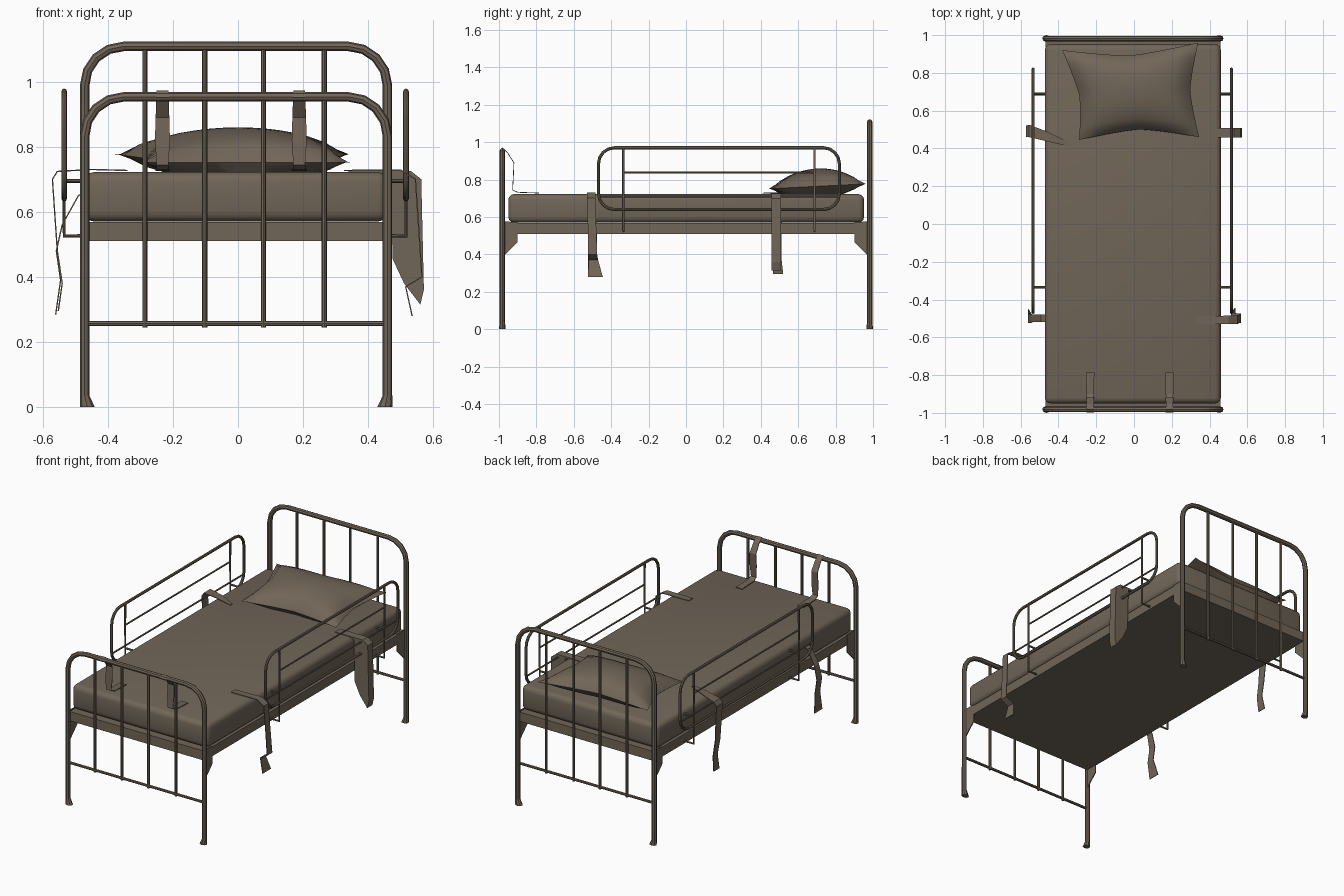
import bpy, bmesh, math
from mathutils import Vector

if "Cube" in bpy.data.objects:
    bpy.data.objects.remove(bpy.data.objects["Cube"])

mat = bpy.data.materials.new("worn brown")
mat.diffuse_color = (0.165, 0.132, 0.098, 1)
mat.use_nodes = True
mat.node_tree.nodes["Principled BSDF"].inputs["Base Color"].default_value = mat.diffuse_color
CX = -0.006  # bed frame centre line


def finish(ob, smooth=True):
    ob.data.materials.clear()
    ob.data.materials.append(mat)
    bpy.ops.object.select_all(action='DESELECT')
    ob.select_set(True)
    bpy.context.view_layer.objects.active = ob
    if smooth:
        bpy.ops.object.shade_smooth_by_angle(angle=math.radians(40))
    return ob


def from_bmesh(name, bm, smooth=True):
    bmesh.ops.recalc_face_normals(bm, faces=bm.faces)
    me = bpy.data.meshes.new(name)
    bm.to_mesh(me)
    bm.free()
    ob = bpy.data.objects.new(name, me)
    bpy.context.collection.objects.link(ob)
    return finish(ob, smooth)


def tube(name, paths, r, closed=False):
    cu = bpy.data.curves.new(name, 'CURVE')
    cu.dimensions = '3D'
    cu.bevel_depth, cu.bevel_resolution, cu.use_fill_caps = r, 2, True
    for pts in paths:
        sp = cu.splines.new('POLY')
        sp.points.add(len(pts) - 1)
        for p, co in zip(sp.points, pts):
            p.co = (*co, 1)
        sp.use_cyclic_u = closed
    ob = bpy.data.objects.new(name, cu)
    bpy.context.collection.objects.link(ob)
    bpy.ops.object.select_all(action='DESELECT')
    ob.select_set(True)
    bpy.context.view_layer.objects.active = ob
    bpy.ops.object.convert(target='MESH')
    return finish(bpy.context.view_layer.objects.active)


def box(name, lo, hi, bevel=0, seg=3):
    bm = bmesh.new()
    bmesh.ops.create_cube(bm, size=1)
    for v in bm.verts:
        v.co = Vector([(a + b) / 2 + c * (b - a) for a, b, c in zip(lo, hi, v.co)])
    if bevel:
        bmesh.ops.bevel(bm, geom=bm.edges[:], offset=bevel, segments=seg,
                        profile=0.5, affect='EDGES')
    return from_bmesh(name, bm)


def prism(name, pts, shift):
    # flat outline pushed along a vector
    bm = bmesh.new()
    f = bm.faces.new([bm.verts.new(p) for p in pts])
    ext = bmesh.ops.extrude_face_region(bm, geom=[f])
    for g in ext['geom']:
        if isinstance(g, bmesh.types.BMVert):
            g.co += Vector(shift)
    if f.is_valid is False or len(bm.faces) < len(pts) + 2:
        bm.faces.new([v for v in bm.verts[:len(pts)]])
    return from_bmesh(name, bm, False)


def ribbon(name, rows):
    # rows of (left edge point, right edge point), thin cloth strap
    bm = bmesh.new()
    vs = [[bm.verts.new(p) for p in row] for row in rows]
    for a, b in zip(vs, vs[1:]):
        bm.faces.new((a[0], a[1], b[1], b[0]))
    ob = from_bmesh(name, bm, False)
    m = ob.modifiers.new("thickness", 'SOLIDIFY')
    m.thickness, m.offset = 0.004, 0
    return ob


def arc(cx, cz, r, a0, a1, n=4):
    return [(cx + r * math.cos(math.radians(a0 + (a1 - a0) * i / n)),
             cz + r * math.sin(math.radians(a0 + (a1 - a0) * i / n))) for i in range(n + 1)]


# head and foot frames: bent tube, spindles, cross bar, feet, gussets
for name, y, top in (("foot", -0.982, 0.953), ("head", 0.982, 1.108)):
    w, r = 0.465, 0.12
    prof = [(-w, 0.01)] + arc(-w + r, top - r, r, 180, 90) + arc(w - r, top - r, r, 90, 0) + [(w, 0.01)]
    tube(name + "_frame", [[(CX + x, y, z) for x, z in prof]], 0.0145)
    tube(name + "_spindles", [[(x, y, 0.245), (x, y, top)] for x in (-0.286, -0.102, 0.078, 0.265)], 0.008)
    tube(name + "_cross_bar", [[(CX - w, y, 0.257), (CX + w, y, 0.257)]], 0.008)
    s = 1 if y > 0 else -1
    for side in (-1, 1):
        bm = bmesh.new()
        bmesh.ops.create_cone(bm, cap_ends=True, segments=8, radius1=0.023, radius2=0.0148, depth=0.035)
        for v in bm.verts:
            bot = v.co.z < 0
            v.co.y *= 0.78 if bot else 1
            v.co += Vector((CX + side * (w - (0.008 if bot else 0)), y, 0.0175))
        from_bmesh(name + "_caster_cup", bm)
        x = CX + side * 0.46
        prism(name + "_gusset", [(x - 0.003, s * a, z) for a, z in
              ((0.985, 0.577), (0.90, 0.572), (0.90, 0.465), (0.98, 0.385))], (0.006, 0, 0))

# base and mattress
box("bed_base", (CX - 0.462, -0.975, 0.51), (CX + 0.462, 0.975, 0.568))
box("mattress", (CX - 0.466, -0.95, 0.57), (CX + 0.466, 0.952, 0.722), 0.03)

# pillow: pinched corners, domed both sides
N = 14
bm = bmesh.new()
corner = [Vector((-0.29, 0.445)), Vector((0.345, 0.46)), Vector((0.34, 0.96)), Vector((-0.38, 0.92))]


def pillow_point(i, j, sgn):
    u, v = i / N, j / N
    p = (corner[0] * (1 - u) + corner[1] * u) * (1 - v) + (corner[3] * (1 - u) + corner[2] * u) * v
    a, b = 2 * u - 1, 2 * v - 1
    p.y -= 0.048 * (1 - abs(a) ** 1.3) * b
    p.x -= 0.045 * (1 - abs(b) ** 1.3) * a
    k = max(0, (1 - a * a) * (1 - b * b)) ** 0.5
    mid = 0.752 + 0.025 * v
    return (p.x, p.y, mid + 0.094 * k) if sgn > 0 else (p.x, p.y, max(0.715, mid - 0.07 * k))


for sgn in (1, -1):
    g = [[bm.verts.new(pillow_point(i, j, sgn)) for j in range(N + 1)] for i in range(N + 1)]
    for i in range(N):
        for j in range(N):
            bm.faces.new((g[i][j], g[i + 1][j], g[i + 1][j + 1], g[i][j + 1]))
bmesh.ops.remove_doubles(bm, verts=bm.verts, dist=0.0005)
from_bmesh("pillow", bm)

# side guard rails
for name, x in (("left", -0.534), ("right", 0.516)):
    y0, y1, z0, z1, r = -0.468, 0.82, 0.64, 0.97, 0.085
    loop = (arc(y1 - r, z1 - r, r, 0, 90) + arc(y0 + r, z1 - r, r, 90, 180)
            + arc(y0 + r, z0 + r, r, 180, 270) + arc(y1 - r, z0 + r, r, 270, 360))
    tube(name + "_guard_loop", [[(x, y, z) for y, z in loop]], 0.0085, True)
    inner = math.copysign(0.45, x)
    tube(name + "_guard_posts", [[(x, y, z1), (x, y, 0.526), (inner, y, 0.526)] for y in (-0.335, 0.687)], 0.006)
    tube(name + "_guard_bars", [[(x, y0, 0.71), (x, y1, 0.71)],
                                [(x, -0.335, 0.837), (x, 0.687, 0.837)]], 0.005)
    tube(name + "_guard_stubs", [[(x, y, 0.695), (inner, y, 0.695)] for y in (-0.335, 0.69)], 0.006)

# straps over the foot frame
for x in (-0.232, 0.188):
    path = [(-0.997, 0.95, .02), (-0.982, 0.97, .018), (-0.955, 0.945, .019), (-0.92, 0.89, .021),
            (-0.923, 0.82, .023), (-0.927, 0.745, .018), (-0.90, 0.732, .02), (-0.785, 0.728, .022)]
    ribbon("ankle_strap", [((x - h, y, z), (x + h, y, z)) for y, z, h in path])


# straps hanging from the mattress sides: x, z, y min, y max
def side_strap(name, path):
    ribbon(name, [((x, a, z), (x, b, z)) for x, z, a, b in path])


side_strap("right_front_strap", [
    (0.325, 0.727, -0.53, -0.49), (0.50, 0.728, -0.53, -0.485), (0.545, 0.70, -0.53, -0.485),
    (0.555, 0.55, -0.525, -0.48), (0.565, 0.40, -0.525, -0.475), (0.515, 0.37, -0.52, -0.47),
    (0.535, 0.28, -0.525, -0.445)])
side_strap("left_front_strap", [
    (-0.465, 0.66, -0.52, -0.48), (-0.49, 0.65, -0.52, -0.48), (-0.54, 0.56, -0.52, -0.478),
    (-0.558, 0.48, -0.525, -0.475), (-0.545, 0.39, -0.525, -0.475), (-0.56, 0.285, -0.525, -0.45)])
side_strap("left_back_strap", [
    (-0.34, 0.727, 0.41, 0.43), (-0.45, 0.73, 0.435, 0.485), (-0.555, 0.724, 0.46, 0.525),
    (-0.57, 0.70, 0.46, 0.52), (-0.555, 0.48, 0.46, 0.51), (-0.54, 0.38, 0.465, 0.51),
    (-0.552, 0.295, 0.465, 0.52)])

# folded strap hanging beside the pillow
prism("right_back_strap", [(x, 0.458, z) for x, z in
      ((0.34, 0.726), (0.53, 0.726), (0.563, 0.70), (0.571, 0.36), (0.56, 0.315),
       (0.51, 0.38), (0.475, 0.455), (0.468, 0.715), (0.34, 0.715))], (0, 0.05, 0))
